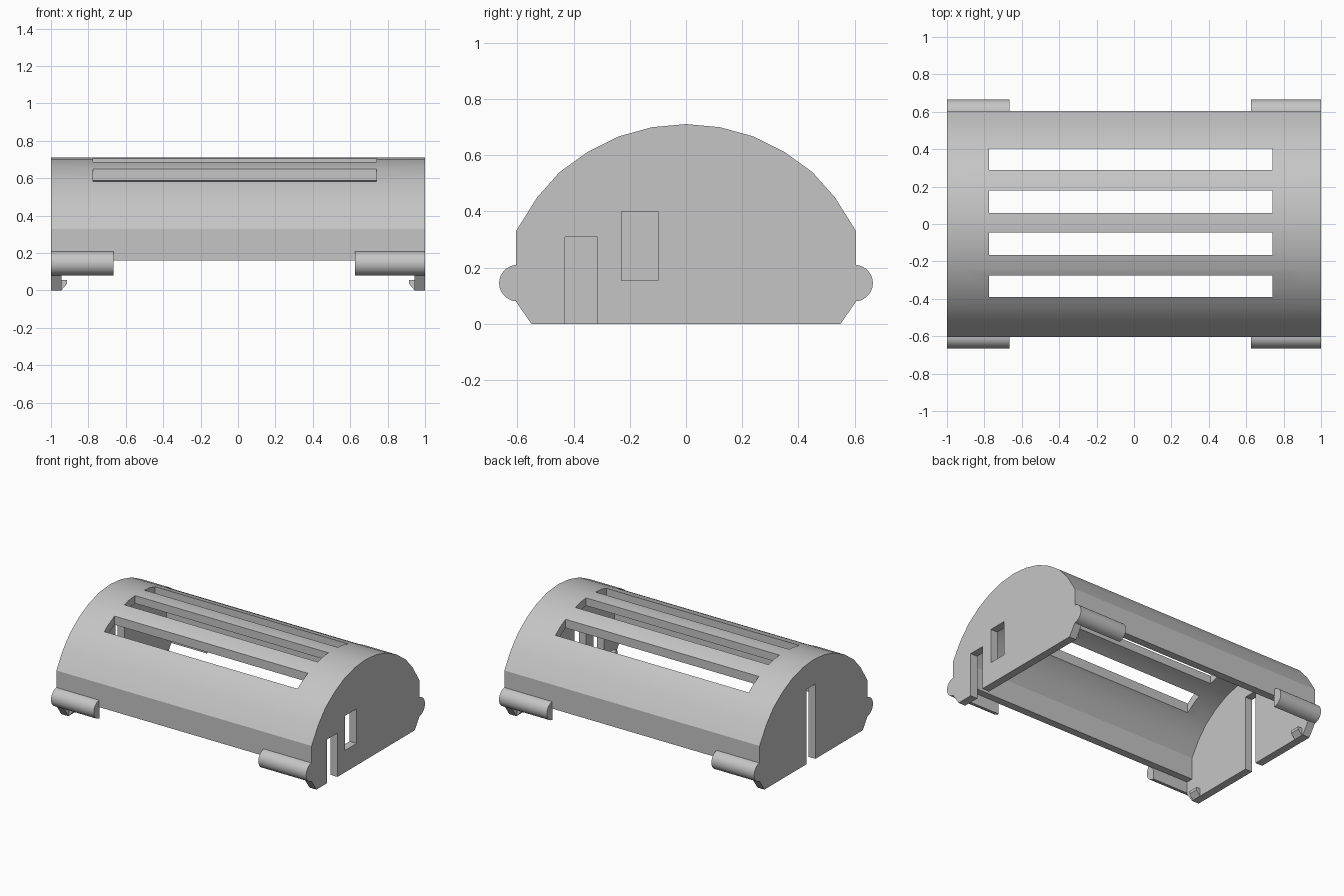
import bpy, bmesh, math
from mathutils import Vector

if "Cube" in bpy.data.objects:
    bpy.data.objects.remove(bpy.data.objects["Cube"], do_unlink=True)

grey = bpy.data.materials.new("plain grey")
grey.use_nodes = True
COLOUR = (0.56, 0.56, 0.56, 1)
grey.diffuse_color = COLOUR
grey.node_tree.nodes["Principled BSDF"].inputs["Base Color"].default_value = COLOUR

WALL = 0.055      # shell and end plate thickness
INNER = 1 - WALL  # inner face of the end plates


def prism(name, profile, axis, start, end):
    """Extrude a closed profile along x (points are y, z) or y (points are x, z)."""
    bm = bmesh.new()
    place = (lambda p: (start, p[0], p[1])) if axis == "x" else (lambda p: (p[0], start, p[1]))
    face = bm.faces.new([bm.verts.new(place(p)) for p in profile])
    moved = bmesh.ops.extrude_face_region(bm, geom=[face])["geom"]
    step = Vector((end - start, 0, 0) if axis == "x" else (0, end - start, 0))
    bmesh.ops.translate(bm, vec=step, verts=[g for g in moved if isinstance(g, bmesh.types.BMVert)])
    bmesh.ops.recalc_face_normals(bm, faces=bm.faces)
    mesh = bpy.data.meshes.new(name)
    bm.to_mesh(mesh)
    bm.free()
    mesh.materials.append(grey)
    obj = bpy.data.objects.new(name, mesh)
    bpy.context.collection.objects.link(obj)
    return obj


def activate(obj):
    bpy.ops.object.select_all(action="DESELECT")
    obj.select_set(True)
    bpy.context.view_layer.objects.active = obj


def cut_box(obj, x, y, z):
    """Cut a rectangular opening through an object."""
    cutter = prism("cutter", [(y[0], z[0]), (y[1], z[0]), (y[1], z[1]), (y[0], z[1])], "x", *x)
    cutter.hide_render = True
    mod = obj.modifiers.new("opening", "BOOLEAN")
    mod.operation, mod.solver, mod.object = "DIFFERENCE", "EXACT", cutter
    activate(obj)
    bpy.ops.object.modifier_apply(modifier=mod.name)
    bpy.data.objects.remove(cutter, do_unlink=True)


def smooth(obj):
    activate(obj)
    bpy.ops.object.shade_smooth_by_angle(angle=math.radians(25))


# Arched outline from the front spring line to the back one
half = [(0.605, 0.33), (0.53, 0.45), (0.45, 0.54), (0.35, 0.612), (0.24, 0.667), (0.12, 0.7)]
arch = [(-y, z) for y, z in half] + [(0, 0.711)] + half[::-1]

# Inner outline, at a constant distance from the outer one
inner = [(-0.605 + WALL, 0.315)]
for before, here, after in zip(arch, arch[1:], arch[2:]):
    t = Vector(after) - Vector(before)
    t.normalize()
    inner.append((here[0] + t.y * WALL, here[1] - t.x * WALL))
inner.append((0.605 - WALL, 0.315))

# Curved shell with four long vents
BASE = 0.16
shell = prism("curved_shell",
              [(-0.605, BASE)] + arch + [(0.605, BASE), (0.605 - WALL, BASE)]
              + inner[::-1] + [(-0.605 + WALL, BASE)], "x", -INNER, INNER)
for y in [(-0.39, -0.275), (-0.165, -0.045), (0.06, 0.18), (0.29, 0.405)]:
    cut_box(shell, (-0.775, 0.74), y, (0.4, 0.9))
smooth(shell)

# End plates with chamfered feet and cable openings
plate = [(-0.55, 0), (-0.605, 0.08)] + arch + [(0.605, 0.08), (0.55, 0)]
left_plate = prism("left_end_plate", plate, "x", INNER, 1)
cut_box(left_plate, (0.8, 1.2), (-0.43, -0.315), (-0.1, 0.31))
cut_box(left_plate, (0.8, 1.2), (-0.23, -0.1), (0.155, 0.4))
smooth(left_plate)
right_plate = prism("right_end_plate", plate, "x", -1, -INNER)
cut_box(right_plate, (-1.2, -0.8), (-0.02, 0.08), (-0.1, 0.53))
smooth(right_plate)

# Half-round rails and small snap hooks at the four corners
for y_name, sy in (("front", -1), ("back", 1)):
    bulge = [(sy * (0.6 + 0.065 * math.cos(a)), 0.145 + 0.065 * math.sin(a))
             for a in [math.pi * (i / 14 - 0.5) for i in range(15)]]
    for x_name, sx, inside in (("left", 1, 0.625), ("right", -1, 0.665)):
        smooth(prism(f"{y_name}_{x_name}_rail", bulge, "x", sx * inside, sx))
        hook = [(INNER, 0), (INNER, 0.055), (0.915, 0.055), (0.915, 0.035)]
        prism(f"{y_name}_{x_name}_hook", [(sx * x, z) for x, z in hook],
              "y", sy * 0.47, sy * 0.54)
